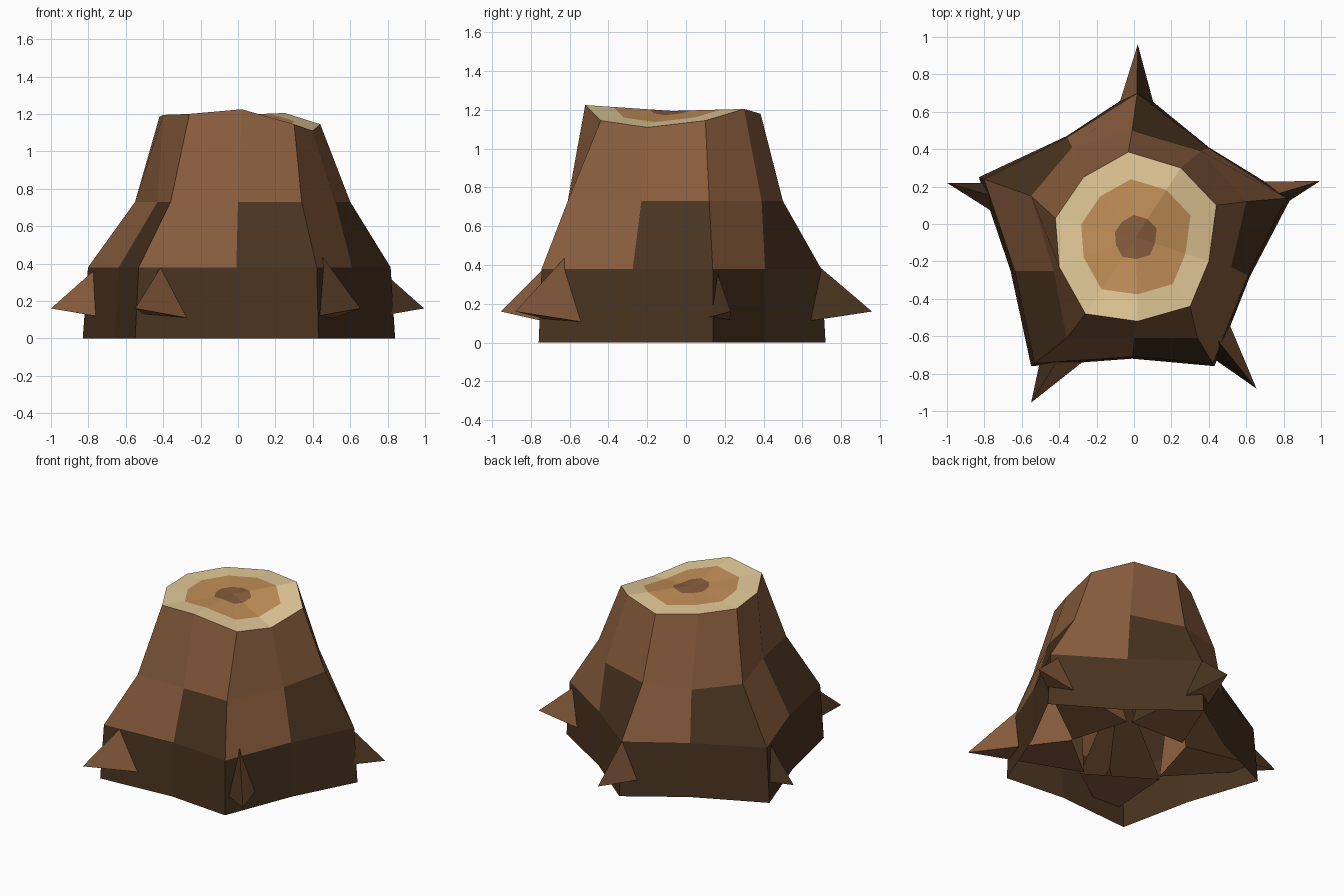
import bpy
import bmesh
from mathutils import Vector

default_cube = bpy.data.objects.get("Cube")
if default_cube:
    bpy.data.objects.remove(default_cube, do_unlink=True)


def make_material(name, red, green, blue):
    material = bpy.data.materials.new(name)
    material.use_nodes = True
    colour = (red, green, blue, 1)
    material.diffuse_color = colour
    shader = next(n for n in material.node_tree.nodes if n.type == "BSDF_PRINCIPLED")
    shader.inputs["Base Color"].default_value = colour
    shader.inputs["Roughness"].default_value = 0.9
    return material


light_bark = make_material("light bark", 0.25, 0.11, 0.047)
dark_bark = make_material("dark bark", 0.068, 0.034, 0.014)
sapwood = make_material("pale sapwood", 0.78, 0.6, 0.32)
heartwood = make_material("tan heartwood", 0.55, 0.28, 0.1)


def finish(name, bm, materials):
    """Turn a bmesh into a flat shaded object."""
    bmesh.ops.recalc_face_normals(bm, faces=bm.faces)
    mesh = bpy.data.meshes.new(name)
    bm.to_mesh(mesh)
    bm.free()
    for material in materials:
        mesh.materials.append(material)
    part = bpy.data.objects.new(name, mesh)
    bpy.context.collection.objects.link(part)


def bridge(bm, lower, upper, pick_material):
    """Join two rings with quads, choosing each material by its index."""
    count = len(lower)
    for i in range(count):
        j = (i + 1) % count
        face = bm.faces.new((lower[i], lower[j], upper[j], upper[i]))
        face.material_index = pick_material(i)


# Cross-sections, ridge and valley in turn, counter-clockwise from the back
foot = [(.02, .72), (-.36, .47), (-.83, .25), (-.66, -.25), (-.55, -.76),
        (-.01, -.72), (.43, -.76), (.62, -.28), (.84, .14), (.4, .41)]
shoulder = [(-.01, .5), (-.33, .41), (-.55, .15), (-.43, -.25), (-.36, -.61),
            (0, -.61), (.34, -.61), (.52, -.23), (.6, .12), (.36, .39)]
rim = [(-.03, .385, 1.18), (-.27, .25, 1.19), (-.42, .03, 1.185),
       (-.4, -.23, 1.195), (-.26, -.48, 1.2), (.02, -.52, 1.225),
       (.3, -.44, 1.145), (.4, -.2, 1.11), (.44, .1, 1.145), (.25, .3, 1.205)]

foot = [Vector((x, y, 0)) for x, y in foot]
shoulder = [Vector((x, y, 0.73)) for x, y in shoulder]
rim = [Vector(p) for p in rim]
knee = [a.lerp(b, 0.1) for a, b in zip(foot, shoulder)]
for point in knee:
    point.z = 0.38

# Bark: dark foot, chequered middle band, light upper band; open underneath
bm = bmesh.new()
rings = [[bm.verts.new(p) for p in ring] for ring in (foot, knee, shoulder, rim)]
bridge(bm, rings[0], rings[1], lambda i: 1)
bridge(bm, rings[1], rings[2], lambda i: i % 2)
bridge(bm, rings[2], rings[3], lambda i: 0)
finish("trunk_bark", bm, [light_bark, dark_bark])

# Cut top: concentric growth rings shrinking to the centre
centre = Vector((0.01, -0.07, 1.195))
bm = bmesh.new()
outer = [bm.verts.new(p) for p in rim]
middle = [bm.verts.new(centre.lerp(p, 0.68)) for p in rim]
core = [bm.verts.new(centre.lerp(p, 0.26)) for p in rim]
bridge(bm, outer, middle, lambda i: 0)
bridge(bm, middle, core, lambda i: 1)
hub = bm.verts.new(centre)
for i in range(len(core)):
    bm.faces.new((core[i], core[(i + 1) % len(core)], hub)).material_index = 2
finish("cut_top", bm, [sapwood, heartwood, light_bark])


# Roots: three-sided spikes aimed at the heart of the trunk, open inside it,
# light on the counter-clockwise flank and below, dark on the other flank
def add_root(name, tip_x, tip_y, spread=0.29, length=0.72):
    tip = Vector((tip_x, tip_y, 0.16))
    inward = (Vector((0, -0.07, 0.16)) - tip).normalized()
    dark_side = Vector((-inward.y, inward.x, 0)) * length * spread
    up = Vector((0, 0, length))
    back = tip + inward * length
    low = back - up * 0.15
    bm = bmesh.new()
    apex = bm.verts.new(tip)
    top = bm.verts.new(back + up * 0.85)
    dark_corner = bm.verts.new(low + dark_side)
    light_corner = bm.verts.new(low - dark_side)
    bm.faces.new((apex, top, light_corner))
    bm.faces.new((apex, light_corner, dark_corner))
    bm.faces.new((apex, dark_corner, top)).material_index = 1
    finish(name, bm, [light_bark, dark_bark])


add_root("back_root", .02, .96)
add_root("right_root", -1, .22)
add_root("front_right_root", -.55, -.955, spread=.36)
add_root("front_left_root", .655, -.88)
add_root("left_root", .995, .23)
